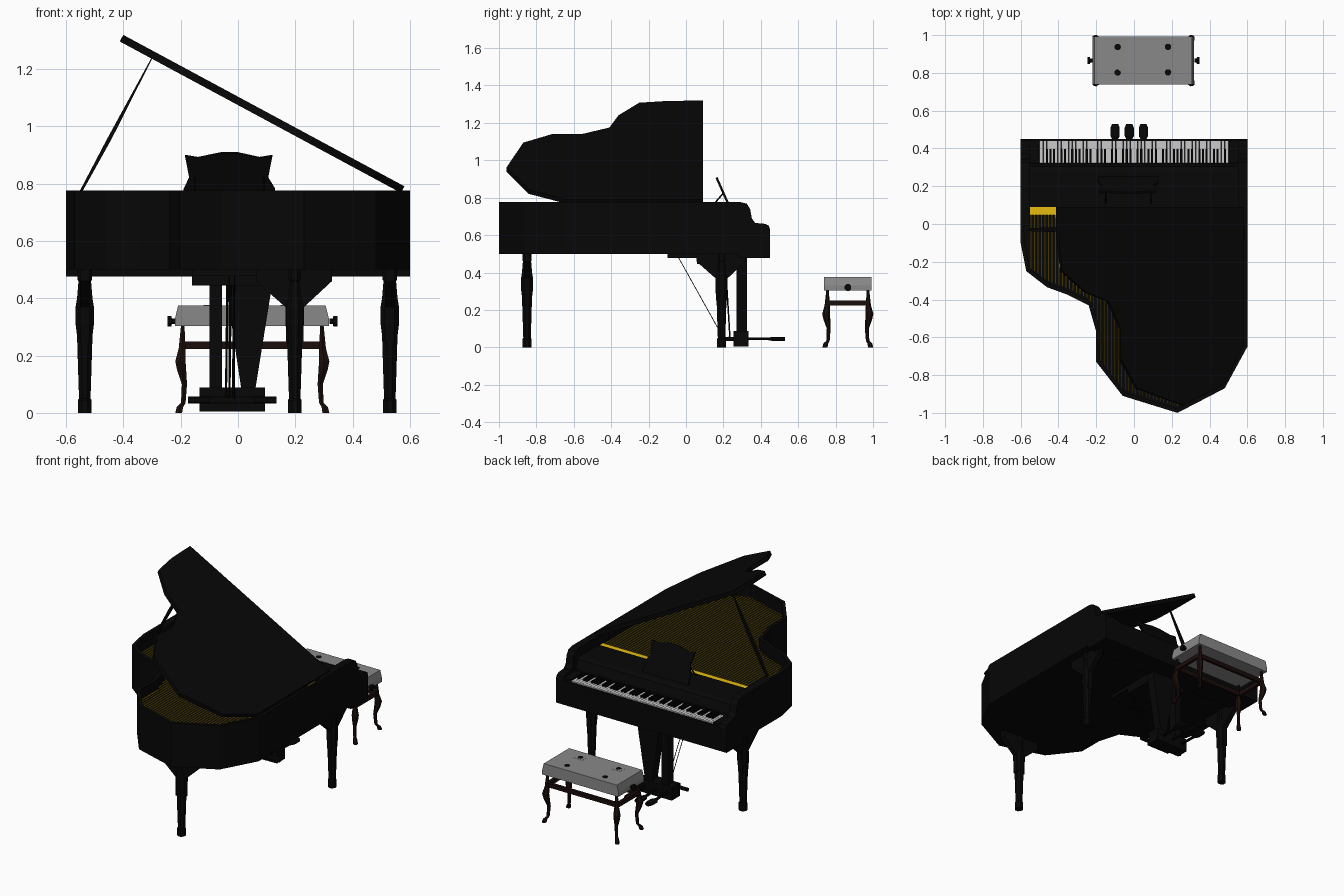
import bpy, bmesh, math
from mathutils import Matrix, Vector

if "Cube" in bpy.data.objects:
    bpy.data.objects.remove(bpy.data.objects["Cube"])


def material(name, r, g, b):
    m = bpy.data.materials.new(name)
    m.diffuse_color = (r, g, b, 1)
    m.use_nodes = True
    m.node_tree.nodes["Principled BSDF"].inputs["Base Color"].default_value = m.diffuse_color
    return m


BLACK = material("black_lacquer", 0.002, 0.002, 0.002)
EBONY = material("ebony", 0.001, 0.001, 0.001)
IVORY = material("ivory", 0.7, 0.7, 0.7)
GOLD = material("gold", 0.8, 0.5, 0.005)
WOOD = material("dark_wood", 0.01, 0.004, 0.003)
CUSHION = material("cushion_grey", 0.25, 0.25, 0.25)


def finish(name, bm, mat):
    bmesh.ops.recalc_face_normals(bm, faces=bm.faces)
    me = bpy.data.meshes.new(name)
    bm.to_mesh(me)
    bm.free()
    me.materials.append(mat)
    ob = bpy.data.objects.new(name, me)
    bpy.context.collection.objects.link(ob)
    return ob


def boxes(name, bounds, mat=BLACK):
    """One object from boxes given as (x0, x1, y0, y1, z0, z1)."""
    bm = bmesh.new()
    for x0, x1, y0, y1, z0, z1 in bounds:
        m = Matrix.Translation(((x0 + x1) / 2, (y0 + y1) / 2, (z0 + z1) / 2))
        bmesh.ops.create_cube(bm, size=1, matrix=m @ Matrix.Diagonal((x1 - x0, y1 - y0, z1 - z0, 1)))
    return finish(name, bm, mat)


def place(u, v, w, axis):
    return {"x": (w, u, v), "y": (u, w, v), "z": (u, v, w)}[axis]


def prism(name, pts, axis, a, b, mat=BLACK):
    """Extrude a 2D profile along an axis from a to b."""
    bm = bmesh.new()
    lo = [bm.verts.new(place(u, v, a, axis)) for u, v in pts]
    hi = [bm.verts.new(place(u, v, b, axis)) for u, v in pts]
    n = len(pts)
    bm.faces.new(lo)
    bm.faces.new(hi)
    for i in range(n):
        bm.faces.new((lo[i], lo[(i + 1) % n], hi[(i + 1) % n], hi[i]))
    return finish(name, bm, mat)


def loft(name, rings, sides=8, axis="z", mat=BLACK):
    """Skin rings given as (x, y, z, radius u, radius v) across an axis."""
    bm = bmesh.new()
    prev = None
    grow = 1 / math.cos(math.pi / sides)
    for x, y, z, ru, rv in rings:
        ring = []
        for k in range(sides):
            t = 2 * math.pi * (k + 0.5) / sides
            off = Vector(place(grow * ru * math.cos(t), grow * rv * math.sin(t), 0, axis))
            ring.append(bm.verts.new(Vector((x, y, z)) + off))
        if prev:
            for k in range(sides):
                j = (k + 1) % sides
                bm.faces.new((prev[k], prev[j], ring[j], ring[k]))
        else:
            bm.faces.new(ring)
        prev = ring
    bm.faces.new(prev)
    return finish(name, bm, mat)


def rod(name, p, q, r, mat=BLACK):
    p, q = Vector(p), Vector(q)
    bm = bmesh.new()
    m = Matrix.Translation((p + q) / 2) @ (q - p).to_track_quat("Z", "Y").to_matrix().to_4x4()
    bmesh.ops.create_cone(bm, cap_ends=True, segments=6, radius1=r, radius2=r, depth=(q - p).length, matrix=m)
    return finish(name, bm, mat)


# Case: curved rim with a sunken soundboard, open at the front
TOP = 0.777
tail = [(-0.6, -0.1), (-0.57, -0.25), (-0.46, -0.335), (-0.35, -0.375), (-0.24, -0.43), (-0.2, -0.57),
        (-0.2, -0.73), (-0.06, -0.91), (0.23, -1.0), (0.48, -0.87), (0.6, -0.65)]
case = prism("case", [(-0.6, 0)] + tail + [(0.6, 0)], "z", 0.5, TOP)
bm = bmesh.new()
bm.from_mesh(case.data)
top = max(bm.faces, key=lambda f: f.calc_center_median().z)
bmesh.ops.inset_region(bm, faces=[top], thickness=0.022)
for v in top.verts:
    v.co.z = TOP
    if v.co.y > -0.05:
        v.co.y = -0.001
floor = bmesh.ops.extrude_discrete_faces(bm, faces=[top])["faces"][0]
for v in floor.verts:
    v.co.z = 0.68
bmesh.ops.delete(bm, geom=[f for f in bm.faces if f.calc_center_median().y > -0.01], context="FACES")
bm.to_mesh(case.data)
bm.free()

# Front of the case: arms, sunken deck with fallboard, keybed
arm = [(-0.01, 0.5), (-0.01, TOP), (0.29, TOP), (0.325, 0.768), (0.343, 0.74), (0.352, 0.69), (0.37, 0.665),
       (0.425, 0.66), (0.443, 0.65), (0.45, 0.63), (0.45, 0.477), (0.28, 0.477), (0.28, 0.5)]
for s, side in ((-1, "left"), (1, "right")):
    prism(side + "_arm", arm, "x", s * 0.55, s * 0.6)
    boxes(side + "_key_block", [(min(s * .502, s * .55), max(s * .502, s * .55), 0.31, 0.445, 0.6, 0.645)])
prism("fallboard", [(-0.01, 0.5), (-0.01, 0.68), (0.09, 0.68), (0.09, 0.72), (0.28, 0.72), (0.305, 0.71),
                    (0.322, 0.66), (0.322, 0.5)], "x", -0.55, 0.55)
boxes("keybed", [(-0.55, 0.55, 0.28, 0.44, 0.477, 0.61), (-0.55, 0.55, 0.44, 0.45, 0.477, 0.63)])

# Keys, bass on the player's left (+x)
p = 1 / 52
boxes("white_keys", [(0.5 - (i + 1) * p + 0.0008, 0.5 - i * p - 0.0008, 0.32, 0.44, 0.61, 0.637)
                     for i in range(52)], IVORY)
boxes("black_keys", [(0.5 - (i + 1) * p - 0.0055, 0.5 - (i + 1) * p + 0.0055, 0.32, 0.397, 0.62, 0.65)
                     for i in range(51) if i % 7 in (0, 2, 3, 5, 6)], EBONY)


# Strings follow the rim
def rim_y(x):
    for (x0, y0), (x1, y1) in zip(tail, tail[1:]):
        if x0 <= x <= x1 and x1 > x0:
            return y0 + (y1 - y0) * (x - x0) / (x1 - x0)
    return -0.6


xs = [-0.545 + 1.09 * i / 59 for i in range(60)]
boxes("strings", [(x - 0.002, x + 0.002, rim_y(x) + 0.035, 0.06, 0.706, 0.71) for x in xs], GOLD)
boxes("pin_block", [(-0.55, 0.55, 0.048, 0.089, 0.68, 0.715)], GOLD)

# Raised lid, hinged on the right, and its prop
outline = [(0.58, 0.091), (0.58, -0.64), (0.47, -0.84), (0.22, -0.96), (-0.06, -0.87), (-0.16, -0.71),
           (-0.16, -0.55), (-0.23, -0.41), (-0.37, -0.36), (-0.51, -0.25), (-0.53, -0.1), (-0.535, 0.091)]
lid = prism("lid", [(x - 0.57, y) for x, y in outline], "z", 0, 0.026)
lid.location = (0.56, 0, 0.773)
lid.rotation_euler = (0, math.radians(28.3), 0)
loft("lid_prop", [(-0.55, -0.03, 0.77, 0.005, 0.008), (-0.45, -0.03, 0.955, 0.008, 0.012),
                  (-0.3, -0.03, 1.24, 0.002, 0.005)], 4)

# Music desk, tilted back
desk = [(-0.19, -0.065), (-0.19, 0), (-0.17, 0.045), (-0.185, 0.13), (-0.14, 0.122), (-0.06, 0.14), (0, 0.14),
        (0.075, 0.122), (0.12, 0.13), (0.105, 0.045), (0.13, 0), (0.13, -0.065)]
ob = prism("music_desk", desk, "y", -0.006, 0.006)
ob.location = (0, 0.22, 0.78)
ob.rotation_euler = (math.radians(24), 0, 0)
for x in (-0.15, 0.09):
    rod("desk_strut", (x, 0.11, 0.72), (x, 0.2, 0.825), 0.004)

# Piano legs with a triangular bracket
turning = [(0, .024), (.045, .024), (.05, .02), (.14, .023), (.27, .027), (.31, .032), (.37, .032), (.4, .027),
           (.46, .022), (.465, .025), (.5, .025)]
for name, x, y in (("front_leg_left", -0.535, 0.19), ("front_leg_right", 0.53, 0.19), ("tail_leg", 0.198, -0.85)):
    loft(name, [(x, y, z, r, r) for z, r in turning])
    c, axis, w = (x, "y", y) if name == "tail_leg" else (y, "x", x)
    bracket = [(-0.135, 0.505), (0.13, 0.505), (0.13, 0.46), (0.033, 0.37), (0.03, 0.25), (-0.03, 0.25),
               (-0.033, 0.37), (-0.135, 0.46)]
    prism(name + "_bracket", [(c + u, v) for u, v in bracket], axis, w - 0.016, w + 0.016)

# Pedal lyre
boxes("lyre_top", [(-0.16, 0.1, -0.1, 0.29, 0.478, 0.505), (-0.16, 0.1, 0.06, 0.28, 0.445, 0.48)])
boxes("lyre_base", [(-0.135, 0.095, 0.255, 0.335, 0.005, 0.088)])
boxes("lyre_post", [(-0.1, -0.055, 0.27, 0.325, 0.08, 0.49)])
prism("lyre_panel", [(0.012, 0.08), (0.06, 0.08), (0.118, 0.44), (0.118, 0.49), (-0.045, 0.49), (-0.045, 0.46)],
      "y", 0.27, 0.325)
rod("pedal_axle", (-0.175, 0.23, 0.045), (0.135, 0.23, 0.045), 0.013)
boxes("pedal_linkage", [(-0.1, 0.06, 0.2, 0.26, 0.035, 0.055)])
for i, x in enumerate((-0.1, -0.025, 0.05)):
    loft("pedal", [(x, 0.33, 0.047, .008, .007), (x, 0.44, 0.045, .01, .007), (x, 0.465, 0.045, .024, .011),
                   (x, 0.51, 0.045, .024, .011), (x, 0.53, 0.045, .016, .01)], 8, "y")
    rod("pedal_rod", (-0.03 + 0.012 * (i - 1), 0.235, 0.05), (-0.025 + 0.012 * (i - 1), 0.21, 0.46), 0.004)
for x in (-0.032, -0.012):
    rod("lyre_brace", (x, -0.04, 0.48), (x, 0.2, 0.05), 0.002)

# Bench: cushion, buttons, rails, curved legs, side knobs
prism("bench_seat", [(-.22, .303), (.317, .303), (.317, .33), (.306, .375), (-.209, .375), (-.22, .33)],
      "y", 0.738, 0.993, CUSHION)
for x in (-0.088, 0.18):
    boxes("seat_patch", [(x - 0.032, x + 0.032, 0.775, 0.83, 0.37, 0.376)], CUSHION)
    for y in (0.802, 0.937):
        loft("seat_button", [(x, y, 0.37, .018, .018), (x, y, 0.377, .015, .015)], 8, "z", BLACK)
boxes("bench_rails", [(-.205, .305, .755, .773, .223, .25), (-.205, .305, .96, .978, .223, .25),
                      (-.205, -.187, .755, .978, .223, .25), (.287, .305, .755, .978, .223, .25)], WOOD)
curve = [(-.012, 0, .012), (-.008, .02, .011), (.004, .035, .008), (.008, .1, .009), (-.002, .15, .016),
         (-.006, .18, .018), (0, .225, .012), (.002, .305, .006)]
for sx, x in ((1, -0.195), (-1, 0.295)):
    for sy, y in ((1, 0.755), (-1, 0.975)):
        loft("bench_leg", [(x + sx * o, y + sy * o, z, r, r) for o, z, r in curve], 6, "z", WOOD)
    e = x - sx * 0.024
    loft("bench_knob", [(e, 0.865, 0.32, .01, .01), (e - sx * .012, 0.865, 0.32, .01, .01),
                        (e - sx * .014, 0.865, 0.32, .018, .018), (e - sx * .028, 0.865, 0.32, .018, .018)], 8, "x")
